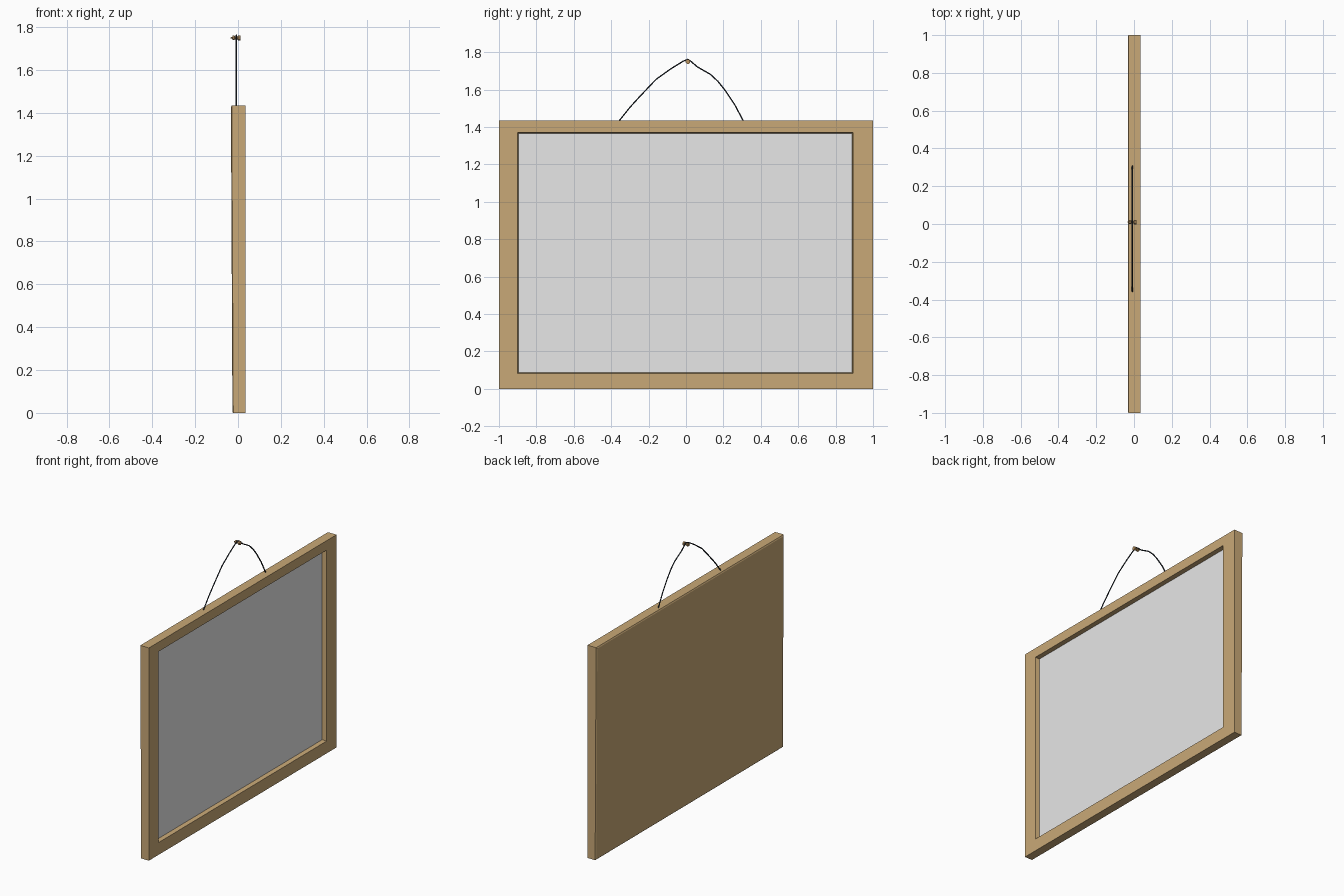
import bpy, bmesh, math

if "Cube" in bpy.data.objects:
    bpy.data.objects.remove(bpy.data.objects["Cube"])


def material(name, rgb):
    m = bpy.data.materials.new(name)
    m.diffuse_color = (*rgb, 1)
    m.use_nodes = True
    m.node_tree.nodes["Principled BSDF"].inputs["Base Color"].default_value = m.diffuse_color
    return m


wood = material("tan wood", (0.584, 0.397, 0.184))
white = material("white board", (0.8, 0.8, 0.8))
dark = material("dark cord", (0.02, 0.028, 0.04))
brass = material("nail brown", (0.5, 0.3, 0.12))


def finish(name, bm, mat):
    bmesh.ops.recalc_face_normals(bm, faces=bm.faces)
    me = bpy.data.meshes.new(name)
    bm.to_mesh(me)
    bm.free()
    me.materials.append(mat)
    ob = bpy.data.objects.new(name, me)
    bpy.context.collection.objects.link(ob)
    return ob


def loft(name, loops, mat):
    """Bridge a series of vertex loops and cap both ends."""
    bm = bmesh.new()
    rings = [[bm.verts.new(p) for p in loop] for loop in loops]
    n = len(rings[0])
    for a, b in zip(rings, rings[1:]):
        for i in range(n):
            j = (i + 1) % n
            bm.faces.new((a[i], a[j], b[j], b[i]))
    bm.faces.new(rings[0])
    bm.faces.new(rings[-1])
    return finish(name, bm, mat)


def rect(x_bottom, x_top, y0, y1, z0, z1):
    return [(x_bottom, y0, z0), (x_bottom, y1, z0), (x_top, y1, z1), (x_top, y0, z1)]


# Frame: slightly leaning back face, flat front and a recessed opening
loft("frame", [
    rect(-0.026, -0.033, -0.992, 0.992, 0.004, 1.427),
    rect(-0.022, -0.029, -1, 1, 0, 1.435),
    rect(0.035, 0.035, -1, 1, 0, 1.435),
    rect(0.035, 0.035, -0.9, 0.893, 0.083, 1.371),
    rect(0.004, 0.004, -0.895, 0.888, 0.088, 1.366),
], wood)

# Writing surface set into the frame
loft("board_panel", [
    rect(0.002, 0.002, -0.895, 0.888, 0.088, 1.366),
    rect(0.007, 0.007, -0.895, 0.888, 0.088, 1.366),
], white)

# Hanging cord
path = [(-0.36, 1.43), (-0.30, 1.505), (-0.25, 1.56), (-0.16, 1.655), (-0.08, 1.712),
        (-0.015, 1.752), (0.01, 1.762), (0.03, 1.748), (0.06, 1.722), (0.13, 1.682),
        (0.17, 1.645), (0.21, 1.595), (0.26, 1.52), (0.308, 1.43)]
cu = bpy.data.curves.new("cord", 'CURVE')
cu.dimensions = '3D'
cu.bevel_depth = 0.004
cu.bevel_resolution = 1
cu.use_fill_caps = True
sp = cu.splines.new('POLY')
sp.points.add(len(path) - 1)
for pt, (y, z) in zip(sp.points, path):
    pt.co = (-0.008, y, z, 1)
cu.materials.append(dark)
cord = bpy.data.objects.new("cord", cu)
bpy.context.collection.objects.link(cord)

# Nail: shaft with a wider head, turned around the x axis
profile = [(-0.035, 0.003), (-0.027, 0.004), (-0.026, 0.011), (-0.016, 0.011),
           (-0.014, 0.007), (-0.002, 0.007), (0.0, 0.013), (0.012, 0.013)]
loft("nail", [[(x, 0.01 + r * math.cos(a), 1.75 + r * math.sin(a))
               for a in (math.tau * (k + 0.5) / 8 for k in range(8))]
              for x, r in profile], brass)
